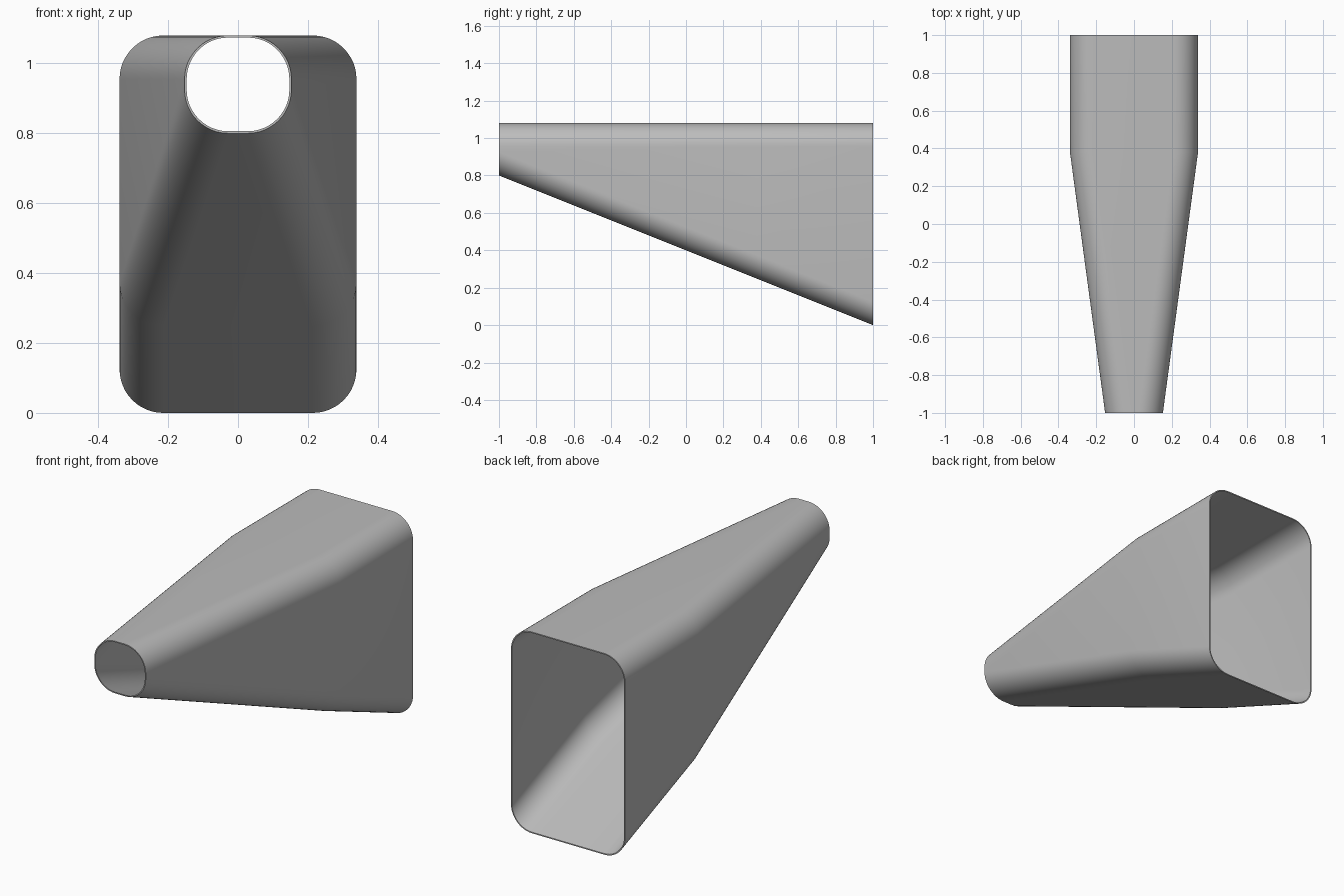
import bpy, bmesh
from math import pi, cos, sin, radians

cube = bpy.data.objects.get("Cube")
if cube:
    bpy.data.objects.remove(cube)

TOP = 1.08       # flat upper side
RADIUS = 0.125   # corner rounding
WALL = 0.006     # sheet thickness
STEPS = 12       # segments per corner

# Stations along the duct: y, half width, bottom height
STATIONS = [(-1.0, 0.153, 0.80), (0.38, 0.339, 0.248), (1.0, 0.339, 0.0)]


def section(bm, y, half, bottom, inset):
    """Ring of vertices around a rounded rectangle."""
    r = RADIUS - inset
    cx, low, high = half - RADIUS, bottom + RADIUS, TOP - RADIUS
    corners = [(cx, high), (-cx, high), (-cx, low), (cx, low)]
    ring = []
    for i, (x, z) in enumerate(corners):
        for s in range(STEPS + 1):
            a = (i + s / STEPS) * pi / 2
            ring.append(bm.verts.new((x + r * cos(a), y, z + r * sin(a))))
    return ring


def bridge(bm, a, b):
    n = len(a)
    for i in range(n):
        j = (i + 1) % n
        bm.faces.new((a[i], a[j], b[j], b[i]))


# Outer skin front to back, then inner skin back to front, closed by the rims
bm = bmesh.new()
rings = [section(bm, *st, 0) for st in STATIONS]
rings += [section(bm, *st, WALL) for st in reversed(STATIONS)]
for a, b in zip(rings, rings[1:] + rings[:1]):
    bridge(bm, a, b)
bmesh.ops.recalc_face_normals(bm, faces=bm.faces)

mesh = bpy.data.meshes.new("tapered_duct")
bm.to_mesh(mesh)
bm.free()
duct = bpy.data.objects.new("tapered_duct", mesh)
bpy.context.collection.objects.link(duct)

# Plain grey sheet
grey = bpy.data.materials.new("light_grey")
grey.use_nodes = True
colour = (0.5, 0.5, 0.5, 1)
grey.diffuse_color = colour
grey.node_tree.nodes["Principled BSDF"].inputs["Base Color"].default_value = colour
mesh.materials.append(grey)

bpy.ops.object.select_all(action="DESELECT")
duct.select_set(True)
bpy.context.view_layer.objects.active = duct
bpy.ops.object.shade_smooth_by_angle(angle=radians(30))
